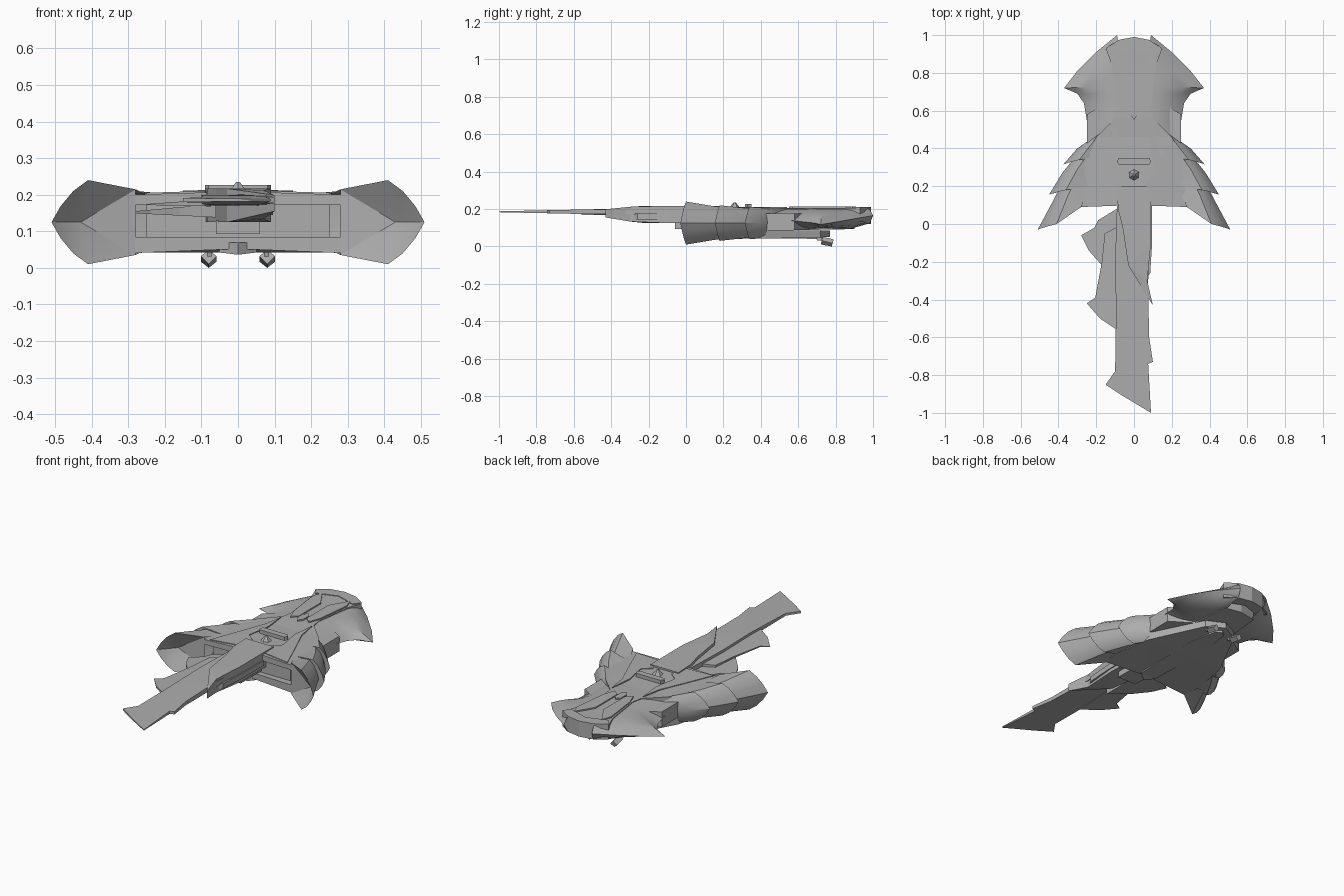
import bpy, bmesh, math
from mathutils import Vector

if "Cube" in bpy.data.objects:
    bpy.data.objects.remove(bpy.data.objects["Cube"])

grey = bpy.data.materials.new("hull_grey")
grey.diffuse_color = (0.42, 0.42, 0.42, 1)
grey.use_nodes = True
grey.node_tree.nodes["Principled BSDF"].inputs["Base Color"].default_value = grey.diffuse_color


def finish(name, bm, mirror=False, smooth=False):
    bmesh.ops.remove_doubles(bm, verts=bm.verts, dist=1e-5)
    bmesh.ops.recalc_face_normals(bm, faces=bm.faces)
    me = bpy.data.meshes.new(name)
    bm.to_mesh(me)
    bm.free()
    me.materials.append(grey)
    ob = bpy.data.objects.new(name, me)
    bpy.context.collection.objects.link(ob)
    if mirror:
        ob.modifiers.new("Mirror", 'MIRROR').use_mirror_merge = False
    if smooth:
        bpy.ops.object.select_all(action='DESELECT')
        ob.select_set(True)
        bpy.context.view_layer.objects.active = ob
        bpy.ops.object.shade_smooth_by_angle(angle=math.radians(30))
    return ob


def plate(name, outline, z0, z1, full=False, mirror=False):
    """Outline extruded between two heights; full closes a half outline over x = 0."""
    if full:
        outline = outline + [(-x, y) for x, y in reversed(outline) if x > 1e-4]
    h = lambda z, x, y: z(x, y) if callable(z) else z
    bm = bmesh.new()
    lo = [bm.verts.new((x, y, h(z0, x, y))) for x, y in outline]
    hi = [bm.verts.new((x, y, h(z1, x, y))) for x, y in outline]
    caps = [bm.faces.new(lo[::-1]), bm.faces.new(hi)]
    n = len(lo)
    for i in range(n):
        j = (i + 1) % n
        bm.faces.new((lo[i], lo[j], hi[j], hi[i]))
    bmesh.ops.triangulate(bm, faces=caps)
    return finish(name, bm, mirror)


def loft(name, rows, hub=None, smooth=True):
    """Skin open rows of points; hub closes the last row with a fan."""
    bm = bmesh.new()
    vs = [[bm.verts.new(p) for p in r] for r in rows]
    for a, b in zip(vs, vs[1:]):
        for i in range(len(a) - 1):
            bm.faces.new((a[i], a[i + 1], b[i + 1], b[i]))
    if hub:
        c = bm.verts.new(hub)
        last = vs[-1]
        for i in range(len(last)):
            bm.faces.new((last[i], last[(i + 1) % len(last)], c))
    return finish(name, bm, True, smooth)


# Upper deck with the tail
plate("upper_deck",
      [(0, .10), (.28, .09), (.30, .2), (.27, .35), (.2, .46), (.1, .56), (.09, .62),
       (.12, .85), (.15, .93), (.08, .975), (0, .99)],
      .172, lambda x, y: .209 - .03 * abs(x), full=True)
# Layered deck feathers
plate("deck_feather", [(.09, .12), (.25, .1), (.17, .3), (.12, .42), (.10, .54), (.085, .4), (.11, .26), (.06, .22)],
      .19, lambda x, y: .213 - .03 * x, mirror=True)
# Rails either side of the tail channel
plate("tail_rail", [(.025, .6), (.06, .57), (.085, .64), (.11, .85), (.09, .91), (.025, .8)],
      .2, .213, mirror=True)
plate("channel_end", [(0, .55), (.02, .58), (.02, .63), (0, .65)], .2, .214, full=True)
# Crescent at the stern
plate("stern_crescent", [(0, .93), (.12, .89), (.15, .93), (.08, .975), (0, .99)],
      .12, .211, full=True)
# Inner body between the decks
plate("inner_body", [(0, .13), (.25, .13), (.25, .58), (.12, .66), (.1, .88), (0, .9)],
      lambda x, y: .085 + .02 * max(0, y - .5), .175, full=True)
# Lower deck, narrowing to the rear
plate("lower_deck", [(0, .1), (.28, .09), (.29, .2), (.25, .42), (.1, .72), (0, .77)],
      lambda x, y: .052 - .04 * abs(x), .085, full=True)
plate("keel", [(0, .08), (.05, .12), (.06, .55), (.03, .72), (0, .74)],
      lambda x, y: .036 + .12 * abs(x), .07, full=True)


# Flared side pods made of three overlapping shells
def section(xi, yi, xm, ym, xo, yo, h):
    c = .125
    ctrl = [(xi, yi, h * .78), (xm, ym, h)]
    for t in (.35, .7):
        bulge = .012 * math.sin(math.pi * t)
        ctrl.append((xm + (xo - xm) * t + bulge * .5, ym + (yo - ym) * t, h * (1 - t) + bulge))
    top = [(x, y, c + z) for x, y, z in ctrl]
    return top + [(xo, yo, c)] + [(x, y, 2 * c - z) for x, y, z in reversed(top)]


loft("pod_shell_rear", [section(.10, .50, .15, .49, .20, .47, .072),
                        section(.14, .44, .22, .43, .30, .40, .08),
                        section(.18, .36, .29, .34, .375, .315, .086)], (.25, .36, .125))
loft("pod_shell_middle", [section(.16, .40, .23, .39, .30, .37, .074),
                          section(.20, .31, .30, .29, .38, .27, .083),
                          section(.23, .20, .36, .18, .45, .155, .095)], (.3, .2, .125))
loft("pod_shell_front", [section(.20, .30, .28, .29, .36, .26, .074),
                         section(.24, .18, .35, .15, .43, .12, .09),
                         section(.28, .09, .41, .0, .51, -.03, .115)], (.43, .06, .125))

# Swept tail fins, curling down to a thin edge
edge = [(.09, 1.0, .165), (.2, .91, .15), (.3, .81, .132), (.37, .72, .117),
        (.30, .69, .125), (.265, .64, .13), (.25, .55, .14), (.25, .42, .14)]
root_y = [.97, .88, .80, .73, .69, .63, .55, .43]
rows = []
for (ex, ey, ez), ry in zip(edge, root_y):
    up, down = [], []
    for k in range(5):
        t = k / 5
        x, y = .085 + (ex - .085) * t, ry + (ey - ry) * t
        up.append((x, y, .203 + (ez - .203) * t ** 1.8))
        low = .12 if ry > .9 else .095
        down.append((x, y, low + (ez - low) * t ** 2))
    rows.append(up + [(ex, ey, ez)] + down[::-1])
loft("tail_fin", rows)

# Long prow blade
plate("prow_blade",
      [(-.09, .1), (-.10, -.2), (-.095, -.45), (-.10, -.78), (-.15, -.85), (-.06, -.91), (.09, -1.0),
       (.075, -.74), (.10, -.73), (.08, -.6), (.075, -.33), (.08, .1)],
      lambda x, y: .183 - .012 * min(1, (y + 1) / .56), lambda x, y: .188 + .012 * min(1, (y + 1) / .56))
# Side blades on the left only
plate("side_blade_rear", [(-.06, .1), (-.19, .02), (-.21, -.02), (-.28, -.06), (-.24, -.14), (-.16, -.23), (-.06, -.3)],
      lambda x, y: .138 + .05 * max(0, -x - .06), lambda x, y: .175 - .09 * max(0, -x - .06))
plate("side_blade_front", [(-.06, .0), (-.155, -.05), (-.17, -.2), (-.205, -.39), (-.25, -.42), (-.18, -.5), (-.09, -.56)],
      lambda x, y: .168 + .02 * max(0, -x - .06), lambda x, y: .188 - .07 * max(0, -x - .06))
# Solid forward hull with a slanted nose
plate("forward_hull", [(-.09, .2), (-.085, .08), (-.06, -.02), (-.03, -.22), (.10, -.43), (.07, -.3), (.09, -.1), (.09, .2)],
      lambda x, y: .125 + .03 * max(0, -y - .25) / .18,
      lambda x, y: .217 - .018 * max(0, -y - .25) / .18)
plate("hull_side_strip", [(.07, .1), (.096, .1), (.096, -.1), (.086, -.26), (.07, -.28)], .145, .175)
plate("chin_box", [(-.06, .15), (-.06, -.06), (.06, -.06), (.06, .15)], .092, .13)

# Command ridge and sensor bar on the deck
plate("sensor_bar", [(0, .315), (.08, .315), (.09, .33), (.08, .35), (0, .35)], .2, .226, full=True)
bm = bmesh.new()
bmesh.ops.create_cone(bm, cap_ends=True, segments=6, radius1=.03, radius2=.006, depth=.03)
bmesh.ops.translate(bm, vec=(0, .26, .22), verts=bm.verts)
finish("deck_peak", bm)

# Hanging turrets under the stern, each on a strut
bm = bmesh.new()
for centre, size, tilt in (((.08, .755, .024), (.03, .06, .03), -14), ((.078, .71, .055), (.014, .03, .06), 10)):
    made = bmesh.ops.create_cube(bm, size=1)["verts"]
    a, b = math.radians(45 if size[0] > .02 else 0), math.radians(tilt)
    for v in made:
        x, y, z = (c * s for c, s in zip(v.co, size))
        x, z = x * math.cos(a) - z * math.sin(a), x * math.sin(a) + z * math.cos(a)
        y, z = y * math.cos(b) - z * math.sin(b), y * math.sin(b) + z * math.cos(b)
        v.co = Vector(centre) + Vector((x, y, max(z, -.024)))
finish("stern_turret", bm, mirror=True)
